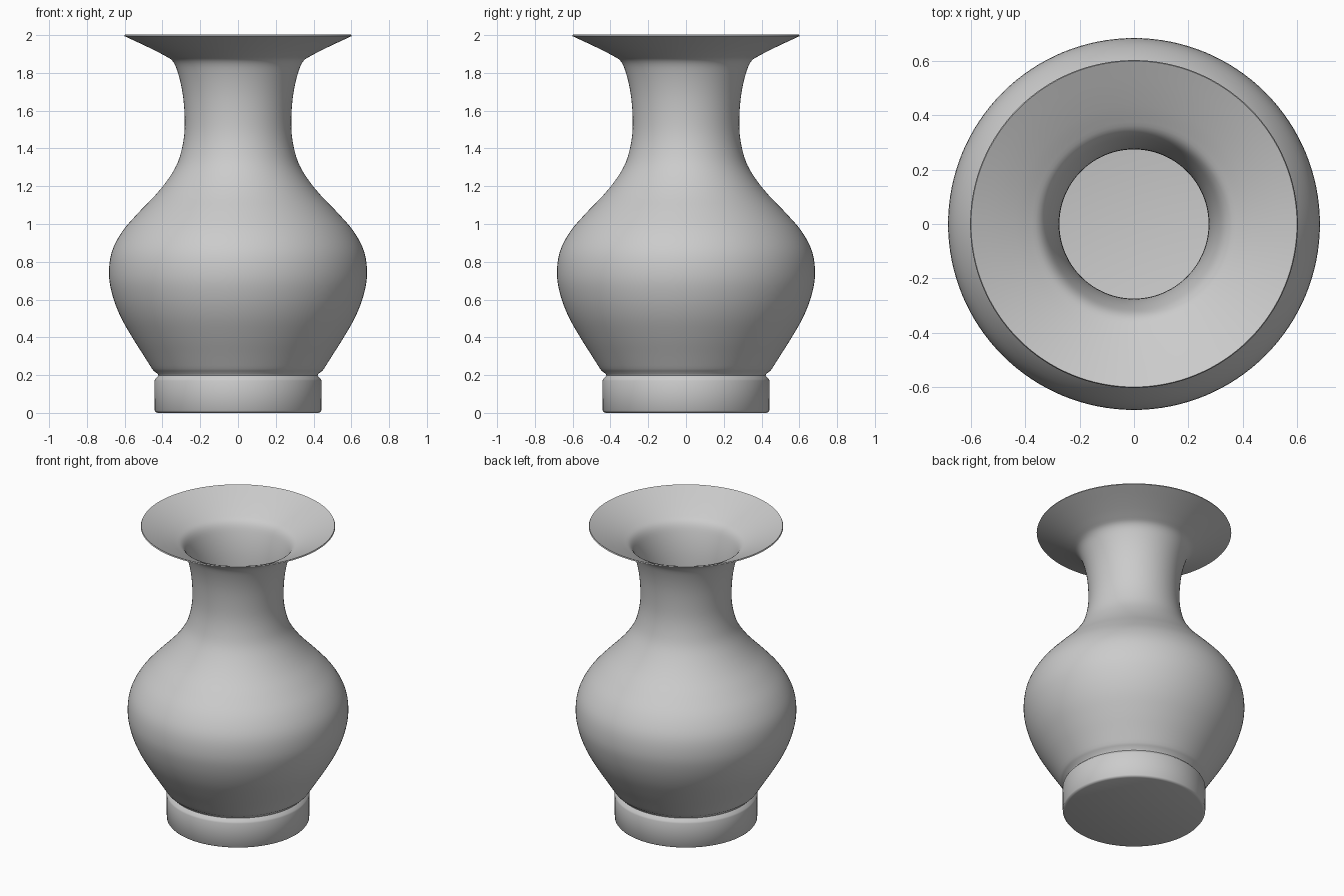
import bpy, bmesh, math
from mathutils import Vector

if "Cube" in bpy.data.objects:
    bpy.data.objects.remove(bpy.data.objects["Cube"])

# Foot profile (radius, height), straight segments
foot = [(0, 0), (0.425, 0), (0.435, 0.004), (0.441, 0.012), (0.442, 0.17),
        (0.438, 0.18), (0.421, 0.198), (0.424, 0.206), (0.446, 0.222)]
# Body, neck and flared lip profile, smoothed
body = [(0.456, 0.235), (0.50, 0.305), (0.56, 0.40), (0.622, 0.51), (0.664, 0.62),
        (0.683, 0.73), (0.669, 0.85), (0.613, 0.96), (0.527, 1.06), (0.44, 1.15),
        (0.375, 1.23), (0.326, 1.31), (0.299, 1.39), (0.284, 1.48), (0.283, 1.58),
        (0.293, 1.69), (0.315, 1.79), (0.344, 1.86), (0.395, 1.895), (0.49, 1.943),
        (0.602, 1.995)]


def smooth(points, steps=4):
    """Catmull-Rom curve through the points."""
    p = [Vector(v) for v in points]
    p = [2 * p[0] - p[1]] + p + [2 * p[-1] - p[-2]]
    out = []
    for a, b, c, d in zip(p, p[1:], p[2:], p[3:]):
        for i in range(steps):
            t = i / steps
            out.append(0.5 * (2 * b + (c - a) * t + (2 * a - 5 * b + 4 * c - d) * t * t
                              + (3 * b - a - 3 * c + d) * t ** 3))
    return out + [p[-2]]


# Lathe the profile around z
profile = [Vector(v) for v in foot] + smooth(body)
bm = bmesh.new()
verts = [bm.verts.new((r, 0, z)) for r, z in profile]
edges = [bm.edges.new(pair) for pair in zip(verts, verts[1:])]
bmesh.ops.spin(bm, geom=verts + edges, axis=(0, 0, 1), cent=(0, 0, 0),
               angle=math.tau, steps=128, use_duplicate=False)
bmesh.ops.remove_doubles(bm, verts=bm.verts, dist=0.0005)
bmesh.ops.recalc_face_normals(bm, faces=bm.faces)
# Make sure the bottom faces down
if min(bm.faces, key=lambda f: f.calc_center_median().z).normal.z > 0:
    bmesh.ops.reverse_faces(bm, faces=bm.faces)

mesh = bpy.data.meshes.new("vase")
bm.to_mesh(mesh)
bm.free()
vase = bpy.data.objects.new("vase", mesh)
bpy.context.collection.objects.link(vase)

# Thin wall on the inside
wall = vase.modifiers.new("wall", 'SOLIDIFY')
wall.thickness = 0.008
wall.offset = -1

bpy.context.view_layer.objects.active = vase
vase.select_set(True)
bpy.ops.object.modifier_apply(modifier="wall")
bpy.ops.object.shade_smooth_by_angle(angle=math.radians(50))
